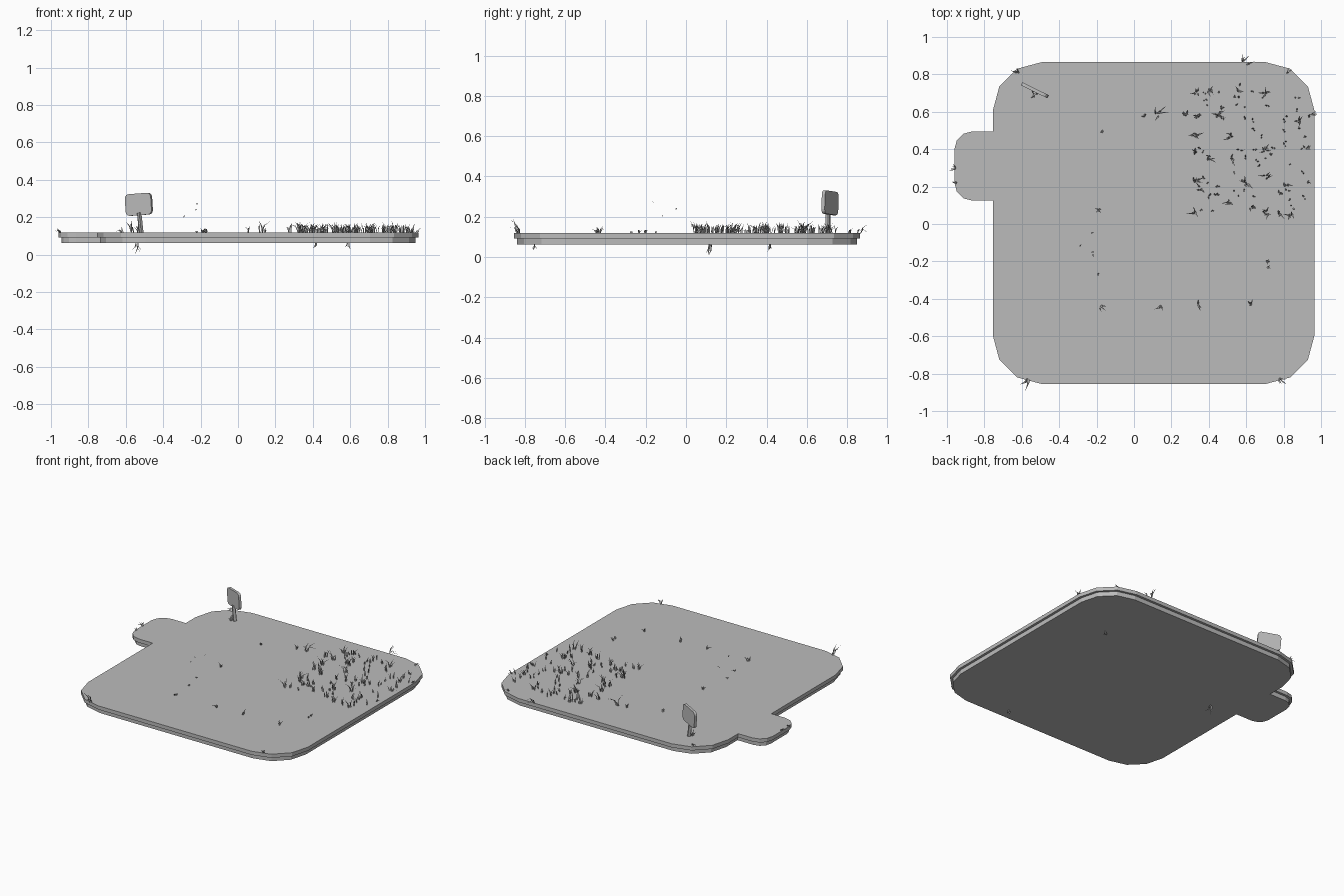
import bpy, bmesh, math, random
from mathutils import Vector, Matrix

random.seed(7)
if "Cube" in bpy.data.objects:
    bpy.data.objects.remove(bpy.data.objects["Cube"], do_unlink=True)

grey = bpy.data.materials.new("plain grey")
grey.use_nodes = True
grey.diffuse_color = (0.5, 0.5, 0.5, 1)
grey.node_tree.nodes["Principled BSDF"].inputs["Base Color"].default_value = (0.5, 0.5, 0.5, 1)


def finish(name, bm):
    bmesh.ops.recalc_face_normals(bm, faces=bm.faces)
    mesh = bpy.data.meshes.new(name)
    bm.to_mesh(mesh)
    bm.free()
    mesh.materials.append(grey)
    obj = bpy.data.objects.new(name, mesh)
    bpy.context.collection.objects.link(obj)
    return obj


def arc(cx, cy, r, start, steps=3):
    angles = [math.radians(start + 90 * i / steps) for i in range(steps + 1)]
    return [(cx + r * math.cos(a), cy + r * math.sin(a)) for a in angles]


def prism(name, outline, low, high):
    bm = bmesh.new()
    face = bm.faces.new([bm.verts.new((x, y, low)) for x, y in outline])
    top = bmesh.ops.extrude_face_region(bm, geom=[face])["geom"]
    moved = [v for v in top if isinstance(v, bmesh.types.BMVert)]
    bmesh.ops.translate(bm, verts=moved, vec=(0, 0, high - low))
    return finish(name, bm)


# Ground: rounded square with a side tab, in two stepped layers
def ground_outline(inset):
    r, t = 0.26 - inset, 0.095 - inset
    side = -0.755 + inset
    return (arc(0.705, -0.595, r, -90) + arc(0.705, 0.605, r, 0)
            + arc(-0.495, 0.605, r, 90)
            + [(side, 0.495 - inset)] + arc(-0.865, 0.4, t, 90)
            + arc(-0.865, 0.22, t, 180) + [(side, 0.125 + inset)]
            + arc(-0.495, -0.595, r, 180))


prism("ground_top", ground_outline(0), 0.093, 0.119)
prism("ground_base", ground_outline(0.017), 0.062, 0.093)

# Sign: rounded board on a leaning post
hw, hh, r = 0.055, 0.036, 0.022
board = prism("sign_board",
              arc(hw, -hh, r, -90) + arc(hw, hh, r, 0)
              + arc(-hw, hh, r, 90) + arc(-hw, -hh, r, 180), -0.009, 0.009)
board.matrix_world = (Matrix.Translation((-0.53, 0.715, 0.269))
                      @ Matrix.Rotation(math.radians(-26), 4, 'Z')
                      @ Matrix.Rotation(math.radians(-4), 4, 'Y')
                      @ Matrix.Rotation(math.radians(90), 4, 'X'))
post = prism("sign_post", arc(0, 0, 0.012, 0, 2) + arc(0, 0, 0.012, 180, 2), 0, 0.11)
post.matrix_world = (Matrix.Translation((-0.517, 0.705, 0.115))
                     @ Matrix.Rotation(math.radians(-6), 4, 'Y'))


# Grass blades: thin three-sided spikes that bend outward
def blade(bm, base, heading, length, lean, up=1):
    out = Vector((math.cos(heading), math.sin(heading), 0))
    side = Vector((-out.y, out.x, 0))
    rise = Vector((0, 0, up))
    width = 0.006 + 0.03 * length
    rings = []
    for t, w in ((0, 0.6), (0.5, 1)):
        c = base + (out * math.sin(lean * t) + rise * math.cos(lean * t)) * length * t
        rings.append([bm.verts.new(c + side * s * width * w / 2 + out * o * width * w)
                      for s, o in ((-1, 0), (1, 0), (0, 0.35))])
    tip = bm.verts.new(base + (out * math.sin(lean) + rise * math.cos(lean)) * length)
    a, b = rings
    bm.faces.new(a)
    for i in range(3):
        j = (i + 1) % 3
        bm.faces.new((a[i], a[j], b[j], b[i]))
        bm.faces.new((b[i], b[j], tip))


def tuft(bm, x, y, size, count=5, z=0.117, lean=0.8, up=1, heading=None):
    for i in range(count):
        if heading is None:
            h = random.uniform(0, math.tau)
        else:
            h = heading + 1.2 * (i / max(count - 1, 1) - 0.5)
        base = Vector((x, y, z)) + Vector((random.uniform(-1, 1),
                                           random.uniform(-1, 1), 0)) * size * 0.15
        blade(bm, base, h, size * random.uniform(0.6, 1),
              lean * random.uniform(0.4, 1.1), up)


# Meadow: large tufts, then small sprigs between them
bm = bmesh.new()
for x, y in ((.28, .58), (.34, .57), (.33, .47), (.33, .38), (.33, .23), (.36, .19),
             (.40, .72), (.40, .35), (.45, .58), (.52, .47), (.53, .35), (.60, .22),
             (.70, .40), (.71, .25), (.78, .06), (.71, .06), (.81, .21), (.88, .55),
             (.51, .11), (.70, .70), (.33, .70), (.56, .71), (.33, .06), (.84, .05)):
    tuft(bm, x, y, 0.068, 5, lean=0.75)
for i in range(75):
    tuft(bm, random.uniform(0.34, 0.93), random.uniform(0.05, 0.76),
         random.uniform(0.035, 0.06), 2, lean=0.4)
finish("meadow_grass", bm)

# Scattered tufts on the open ground
bm = bmesh.new()
for x, y, size in ((.12, .59, .09), (.06, .58, .05), (-.17, .50, .03), (-.19, .08, .04),
                   (-.18, -.44, .05), (.14, -.44, .045), (.34, -.43, .05),
                   (.63, -.43, .05), (.71, -.20, .03), (.71, -.23, .03),
                   (-.54, .69, .05), (-.22, -.15, .02), (-.19, -.27, .02)):
    tuft(bm, x, y, size, 4, lean=1.1)
finish("scattered_grass", bm)

# Tufts growing outward from the rim
bm = bmesh.new()
for x, y, size in ((-.62, .81, .04), (.59, .86, .075), (.82, .81, .045), (.955, .58, .045),
                   (-.955, .30, .045), (-.95, .22, .03), (-.56, -.835, .09),
                   (.78, -.83, .05), (.92, .40, .04), (.93, .22, .03)):
    tuft(bm, x, y, size, 4, lean=1.35, heading=math.atan2(y, x))
finish("rim_grass", bm)

# Tufts hanging below the base
bm = bmesh.new()
for x, y, size in ((-.54, .12, .068), (.59, .42, .05), (.42, -.75, .035)):
    tuft(bm, x, y, size, 4, z=0.064, lean=0.9, up=-1)
finish("hanging_roots", bm)

# Small leaves drifting in the air
bm = bmesh.new()
for x, y, z in ((-.22, -.16, .268), (-.29, -.12, .2), (-.23, -.05, .235)):
    blade(bm, Vector((x, y, z)), random.uniform(0, math.tau), 0.02, 1.2)
finish("drifting_leaves", bm)
